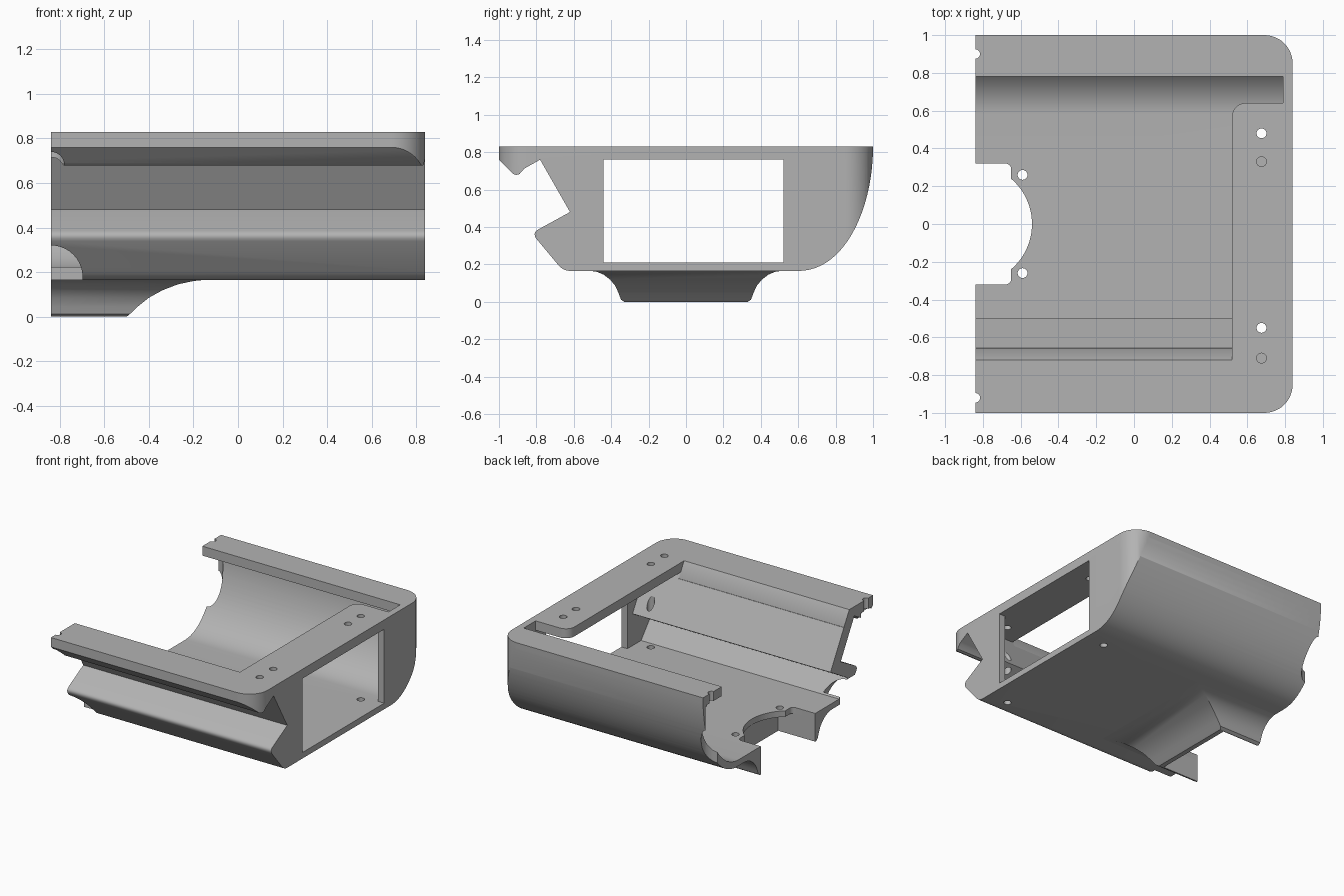
import bpy, bmesh, math
from mathutils import Vector
from mathutils.geometry import interpolate_bezier

cube = bpy.data.objects.get("Cube")
if cube:
    bpy.data.objects.remove(cube, do_unlink=True)

grey = bpy.data.materials.new("plain grey")
grey.use_nodes = True
grey.diffuse_color = (0.45, 0.45, 0.45, 1)
grey.node_tree.nodes["Principled BSDF"].inputs["Base Color"].default_value = (0.45, 0.45, 0.45, 1)


def make(name, bm):
    bmesh.ops.recalc_face_normals(bm, faces=bm.faces)
    mesh = bpy.data.meshes.new(name)
    bm.to_mesh(mesh)
    bm.free()
    mesh.materials.append(grey)
    ob = bpy.data.objects.new(name, mesh)
    bpy.context.collection.objects.link(ob)
    return ob


def loft(name, rings):
    """Closed solid through rings of equal length."""
    bm = bmesh.new()
    loops = [[bm.verts.new(p) for p in ring] for ring in rings]
    for a, b in zip(loops, loops[1:]):
        for i in range(len(a)):
            j = (i + 1) % len(a)
            bm.faces.new((a[i], a[j], b[j], b[i]))
    bm.faces.new(loops[0])
    bm.faces.new(loops[-1])
    return make(name, bm)


def along_x(name, section, x0, x1):
    return loft(name, [[(x, y, z) for y, z in section] for x in (x0, x1)])


def along_z(name, plan, z0, z1):
    return loft(name, [[(x, y, z) for x, y in plan] for z in (z0, z1)])


def arc(cx, cy, r, a0, a1, n=12):
    angles = [math.radians(a0 + (a1 - a0) * i / n) for i in range(n + 1)]
    return [(cx + r * math.cos(a), cy + r * math.sin(a)) for a in angles]


def box(name, x, y, z):
    return along_z(name, [(x[0], y[0]), (x[1], y[0]), (x[1], y[1]), (x[0], y[1])], *z)


def drill(cx, cy, r, z0, z1):
    return along_z("drill", arc(cx, cy, r, 0, 360, 32)[:-1], z0, z1)


def bezier(*points):
    return [(p.x, p.y) for p in interpolate_bezier(*[Vector(p) for p in points], 24)]


def boolean(ob, tool, operation="DIFFERENCE"):
    mod = ob.modifiers.new("cut", "BOOLEAN")
    mod.operation, mod.solver, mod.object = operation, "EXACT", tool
    bpy.context.view_layer.objects.active = ob
    bpy.ops.object.modifier_apply(modifier=mod.name)
    bpy.data.objects.remove(tool, do_unlink=True)


# Housing: grooved front, swept back, rounded corners in plan
nose = bezier((-0.79, 0.387), (-0.815, 0.372), (-0.815, 0.355), (-0.795, 0.33))[::4]
heel = bezier((-0.69, 0.205), (-0.665, 0.175), (-0.65, 0.165), (-0.61, 0.165))[::4]
outer = [(-1, 0.83), (-1, 0.76), (-0.925, 0.685), (-0.91, 0.678), (-0.89, 0.683),
         (-0.865, 0.712), (-0.78, 0.76), (-0.62, 0.48)] + nose + heel
outer += bezier((0.6, 0.165), (0.85, 0.165), (1, 0.5), (1, 0.83))
housing = along_x("housing", outer, -0.84, 0.84)
plan = [(-2, -1)] + arc(0.69, -0.85, 0.15, -90, 0) + arc(0.69, 0.85, 0.15, 0, 90) + [(-2, 1)]
boolean(housing, along_z("plan_cutter", plan, -1, 2), "INTERSECT")

# Inner cavity below the top plate
inner = [(-0.68, 0.76), (-0.5, 0.447), (-0.7, 0.33), (-0.6, 0.21)]
inner += bezier((0.58, 0.21), (0.8, 0.21), (0.95, 0.5), (0.95, 0.76))
boolean(housing, along_x("cavity_cutter", inner, -1, 0.79))

# Top opening with a side slot and sloping front edge
opening = [(-1, -0.66), (0.52, -0.66)] + arc(0.59, 0.57, 0.07, 180, 90)
opening += [(0.79, 0.64), (0.79, 0.78), (-1, 0.78)]
boolean(housing, along_z("opening_cutter", opening, 0.72, 1))
slope = [(-0.726, 0.84), (-0.66, 0.725), (0, 0.725), (0, 0.84)]
boolean(housing, along_x("slope_cutter", slope, -1, 0.52))

# End window
boolean(housing, box("window_cutter", (0.7, 1), (-0.44, 0.52), (0.21, 0.76)))

# Floor cutout
cutout = [(-1, -0.32)] + arc(-0.68, -0.29, 0.03, -90, 0, 6)
cutout += arc(-0.855, 0, 0.315, -49.5, 49.5, 32)
cutout += arc(-0.68, 0.29, 0.03, 0, 90, 6) + [(-1, 0.32)]
boolean(housing, along_z("floor_cutter", cutout, -1, 0.4))

# Screw holes
for y in (0.48, -0.55):
    boolean(housing, drill(0.675, y, 0.026, -1, 2))
boolean(housing, drill(0.675, 0.33, 0.026, 0.7, 1))
boolean(housing, drill(0.675, -0.71, 0.026, 0.7, 1))
for y in (-0.26, 0.26):
    boolean(housing, drill(-0.59, y, 0.026, -1, 0.3))
for y, r in ((-0.92, 0.06), (0.9, 0.07)):
    boolean(housing, drill(-0.84, y, 0.025, 0.5, 1))
    boolean(housing, drill(-0.84, y, r, 0.5 if y < 0 else 0.1, 0.75))

# Round bite in the lower front edge
bite = [[(x, y, z) for x, z in arc(-0.84, 0.178, 0.142, 0, 360, 40)[:-1]] for y in (-0.95, -0.61)]
boolean(housing, loft("bite_cutter", bite))

# Flared hollow foot under the floor
steps = [(-0.5, 0.33, 0), (-0.485, 0.348, 0.012), (-0.45, 0.36, 0.045), (-0.4, 0.378, 0.085),
         (-0.34, 0.405, 0.118), (-0.27, 0.44, 0.145), (-0.2, 0.475, 0.16), (-0.13, 0.52, 0.167)]
foot = loft("foot", [[(-0.84, -y, z), (x, -y, z), (x, y, z), (-0.84, y, z)] for x, y, z in steps])
boolean(foot, box("pocket_cutter", (-1, -0.535), (-0.32, 0.32), (-1, 1)))

# Smooth curved surfaces, keep creases sharp
for ob in (housing, foot):
    bpy.ops.object.select_all(action="DESELECT")
    ob.select_set(True)
    bpy.context.view_layer.objects.active = ob
    bpy.ops.object.shade_smooth_by_angle(angle=math.radians(30))
